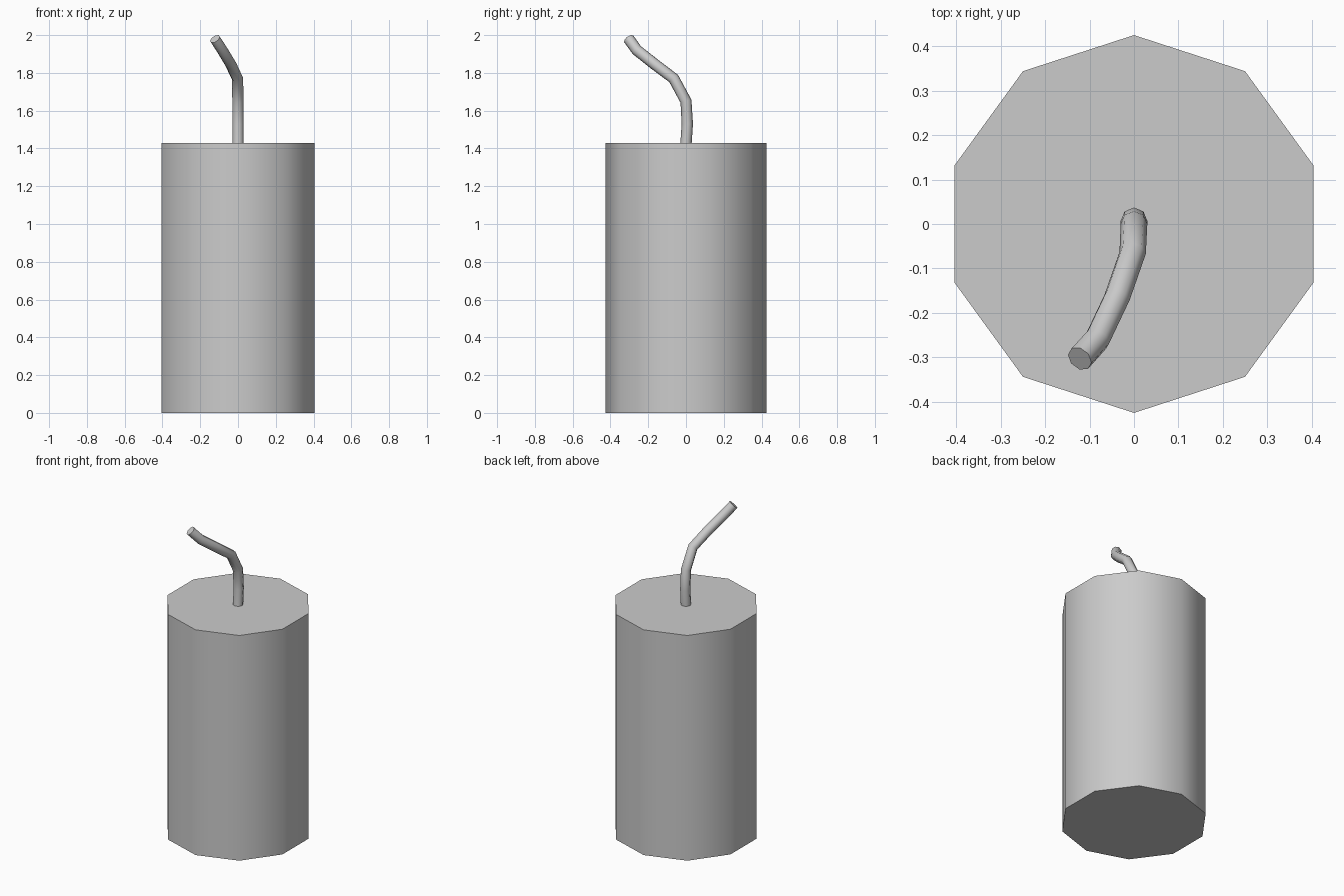
import bpy
from math import radians

if "Cube" in bpy.data.objects:
    bpy.data.objects.remove(bpy.data.objects["Cube"])


def finish(obj, name, angle):
    obj.name = name
    bpy.ops.object.select_all(action='DESELECT')
    obj.select_set(True)
    bpy.context.view_layer.objects.active = obj
    if obj.type == 'CURVE':
        bpy.ops.object.convert(target='MESH')
    bpy.ops.object.shade_smooth_by_angle(angle=radians(angle))


# Ten-sided body, one corner pointing along y
HEIGHT = 1.43
bpy.ops.mesh.primitive_cylinder_add(vertices=10, radius=0.425, depth=HEIGHT,
                                    location=(0, 0, HEIGHT / 2))
finish(bpy.context.object, "candle_body", 45)

# Bent wick swept along a polyline
path = [(0, 0, HEIGHT - 0.005), (0, 0.007, 1.53), (0, 0, 1.65),
        (-0.003, -0.065, 1.77), (-0.038, -0.165, 1.845),
        (-0.083, -0.26, 1.92), (-0.122, -0.303, 1.98)]
curve = bpy.data.curves.new("wick", 'CURVE')
curve.dimensions = '3D'
curve.bevel_depth = 0.03
curve.bevel_resolution = 2
curve.use_fill_caps = True
spline = curve.splines.new('POLY')
spline.points.add(len(path) - 1)
for point, co in zip(spline.points, path):
    point.co = (*co, 1)
wick = bpy.data.objects.new("wick", curve)
bpy.context.collection.objects.link(wick)
finish(wick, "wick", 60)
